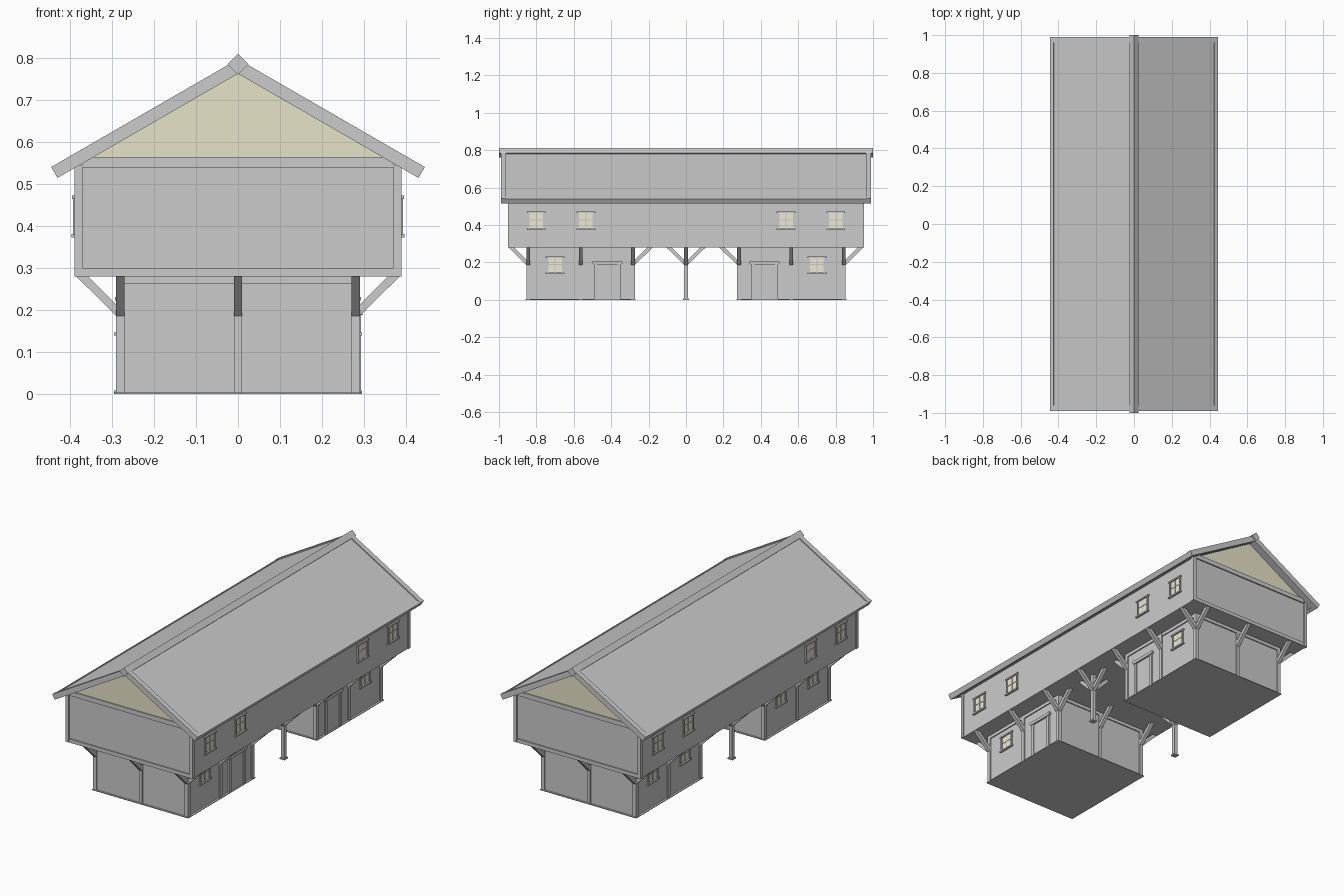
import bpy, bmesh, math
from mathutils import Vector

if "Cube" in bpy.data.objects:
    bpy.data.objects.remove(bpy.data.objects["Cube"])


def material(name, col):
    m = bpy.data.materials.new(name)
    m.diffuse_color = col
    m.use_nodes = True
    m.node_tree.nodes["Principled BSDF"].inputs["Base Color"].default_value = m.diffuse_color
    return m


CREAM = material("cream", (0.80, 0.77, 0.58, 1))
GLASS = material("pane", (0.86, 0.82, 0.66, 1))


def prism(bm, pts, ext):
    """Extrude a closed 3D polygon along a vector."""
    f = bm.faces.new([bm.verts.new(p) for p in pts])
    new = bmesh.ops.extrude_face_region(bm, geom=[f])
    bmesh.ops.translate(bm, vec=Vector(ext),
                        verts=[v for v in new["geom"] if isinstance(v, bmesh.types.BMVert)])


def box(bm, x0, x1, y0, y1, z0, z1):
    x0, x1 = sorted((x0, x1))
    y0, y1 = sorted((y0, y1))
    prism(bm, [(x0, y0, z0), (x1, y0, z0), (x1, y1, z0), (x0, y1, z0)], (0, 0, z1 - z0))


def xz(bm, pts, y0, y1):
    prism(bm, [(x, y0, z) for x, z in pts], (0, y1 - y0, 0))


def finish(bm, name, mat=None):
    bmesh.ops.recalc_face_normals(bm, faces=bm.faces[:])
    me = bpy.data.meshes.new(name)
    bm.to_mesh(me)
    bm.free()
    ob = bpy.data.objects.new(name, me)
    bpy.context.collection.objects.link(ob)
    if mat:
        me.materials.append(mat)
    return ob


S = (-1, 1)
FLOOR = 0.28                       # underside of the upper storey
Y_OUT, Y_MID, Y_IN = 0.853, 0.563, 0.273
SLOPE = math.tan(math.radians(30))

# Upper storey walls
bm = bmesh.new()
box(bm, -0.386, 0.386, -0.945, 0.945, FLOOR, 0.54)
finish(bm, "upper_walls")

# Upper storey timber frame
bm = bmesh.new()
for sy in S:
    for sx in S:
        box(bm, sx * 0.37, sx * 0.39, sy * 0.933, sy * 0.953, FLOOR, 0.545)
    box(bm, -0.37, 0.37, sy * 0.935, sy * 0.952, FLOOR, 0.30)
    box(bm, -0.37, 0.37, sy * 0.935, sy * 0.952, 0.54, 0.565)
finish(bm, "upper_frame")

# Gable infill panels
bm = bmesh.new()
for sy in S:
    xz(bm, [(-0.385, 0.541), (0.385, 0.541), (0, 0.766)], sy * 0.935, sy * 0.946)
finish(bm, "gable_panels", CREAM)

# Lower storey blocks
bm = bmesh.new()
for sy in S:
    box(bm, -0.284, 0.284, sy * (Y_IN + 0.006), sy * (Y_OUT - 0.006), 0, FLOOR)
finish(bm, "lower_walls")

# Lower storey posts, top rails and ground sills
bm = bmesh.new()
for sy in S:
    box(bm, -0.29, 0.29, sy * Y_IN, sy * Y_OUT, 0.262, FLOOR)
    box(bm, -0.295, 0.295, sy * (Y_IN - 0.004), sy * (Y_OUT + 0.004), 0, 0.004)
    for y in (Y_IN, Y_OUT - 0.02, Y_MID - 0.01):
        for sx in S:
            box(bm, sx * 0.27, sx * 0.291, sy * y, sy * (y + 0.02), 0, FLOOR)
    for y in (Y_IN, Y_OUT - 0.02):
        box(bm, -0.01, 0.01, sy * y, sy * (y + 0.02), 0, FLOOR)
finish(bm, "lower_frame")

# Free-standing passage posts with foot plates
bm = bmesh.new()
for sx in S:
    box(bm, sx * 0.27, sx * 0.29, -0.01, 0.01, 0, FLOOR)
    box(bm, sx * 0.265, sx * 0.295, -0.015, 0.015, 0, 0.008)
finish(bm, "passage_posts")

# Diagonal braces under the overhang
bm = bmesh.new()


def brace(x, y, dx, dy):
    side = Vector((-dy, dx, 0)) * 0.01
    prof = ((0, 0.186), (0, 0.213), (0.067, FLOOR), (0.095, FLOOR))
    prism(bm, [Vector((x + dx * d, y + dy * d, z)) - side for d, z in prof], side * 2)


for sx in S:
    for sy in S:
        for y in (Y_IN + 0.01, Y_MID, Y_OUT - 0.01):
            brace(sx * 0.29, sy * y, sx, 0)
    for sy in S:
        brace(sx * 0.28, sy * 0.01, 0, sy)
    brace(sx * 0.29, 0, sx, 0)
    brace(sx * 0.27, 0, -sx, 0)
for x in (-0.28, 0, 0.28):
    for sy in S:
        brace(x, sy * Y_OUT, 0, sy)
        brace(x, sy * Y_IN, 0, -sy)
finish(bm, "braces")

# Roof: slope panels, raised end boards, eave boards
nx, nz = math.sin(math.radians(30)), math.cos(math.radians(30))
L = 0.43 / nz


def slope_piece(bm, sx, s0, s1, t0, t1, y0, y1):
    """s runs down the slope from the ridge, t is height above the underside."""
    pts = [(sx * (s * nz + t * nx), 0.763 - s * nx + t * nz)
           for s, t in ((s0, t0), (s1, t0), (s1, t1), (s0, t1))]
    xz(bm, pts, y0, y1)


bm = bmesh.new()
for sx in S:
    slope_piece(bm, sx, 0, L - 0.005, 0.004, 0.024, -0.975, 0.975)
finish(bm, "roof_slopes")

bm = bmesh.new()
for sx in S:
    for sy in S:
        slope_piece(bm, sx, 0, L, 0, 0.03, sy * 0.962, sy * 0.99)
    slope_piece(bm, sx, L - 0.02, L, 0, 0.028, -0.985, 0.985)
finish(bm, "roof_edge_boards")

# Diamond ridge beam
bm = bmesh.new()
xz(bm, [(0, 0.76), (0.025, 0.785), (0, 0.81), (-0.025, 0.785)], -1, 1)
finish(bm, "ridge_beam")

# Windows: (side, wall plane, y, centre z)
wins = [(sx, 0.386, sy * y, 0.423) for sx in S for sy in S for y in (0.535, 0.80)]
wins += [(sx, 0.284, sy * 0.70, 0.185) for sx in S for sy in S]
wins += [(-1, 0.284, sy * 0.42, 0.185) for sy in S]
panes, frames = bmesh.new(), bmesh.new()
for sx, w, y, z in wins:
    hw, hh = 0.036, 0.042 if z > 0.3 else 0.038

    def slab(b, d, y0, y1, z0, z1):
        box(b, sx * (w - 0.003), sx * (w + d), y + y0, y + y1, z + z0, z + z1)
    slab(panes, 0.002, -hw, hw, -hh, hh)
    for s in S:
        slab(frames, 0.007, s * hw, s * (hw + 0.008), -hh, hh)
    slab(frames, 0.009, -hw - 0.014, hw + 0.014, hh, hh + 0.008)
    slab(frames, 0.011, -hw - 0.014, hw + 0.014, -hh - 0.008, -hh)
    slab(frames, 0.004, -0.002, 0.002, -hh, hh)
    slab(frames, 0.004, -hw, hw, 0.002, 0.006)
finish(panes, "window_panes", GLASS)
finish(frames, "window_frames")

# Doors on the right side: leaf, jambs and rounded lintel
bm = bmesh.new()
for sy in S:
    c = sy * 0.42
    box(bm, 0.28, 0.287, c - 0.055, c + 0.055, 0, 0.19)
    for s in S:
        box(bm, 0.28, 0.293, c + s * 0.055, c + s * 0.071, 0, 0.19)
    lintel = [(0.28, c + a, 0.198 + b) for a, b in
              ((-0.072, -0.01), (0.072, -0.01), (0.08, -0.004), (0.08, 0.006),
               (0.072, 0.011), (0.055, 0.007), (-0.055, 0.007),
               (-0.072, 0.011), (-0.08, 0.006), (-0.08, -0.004))]
    prism(bm, lintel, (0.017, 0, 0))
finish(bm, "doors")
